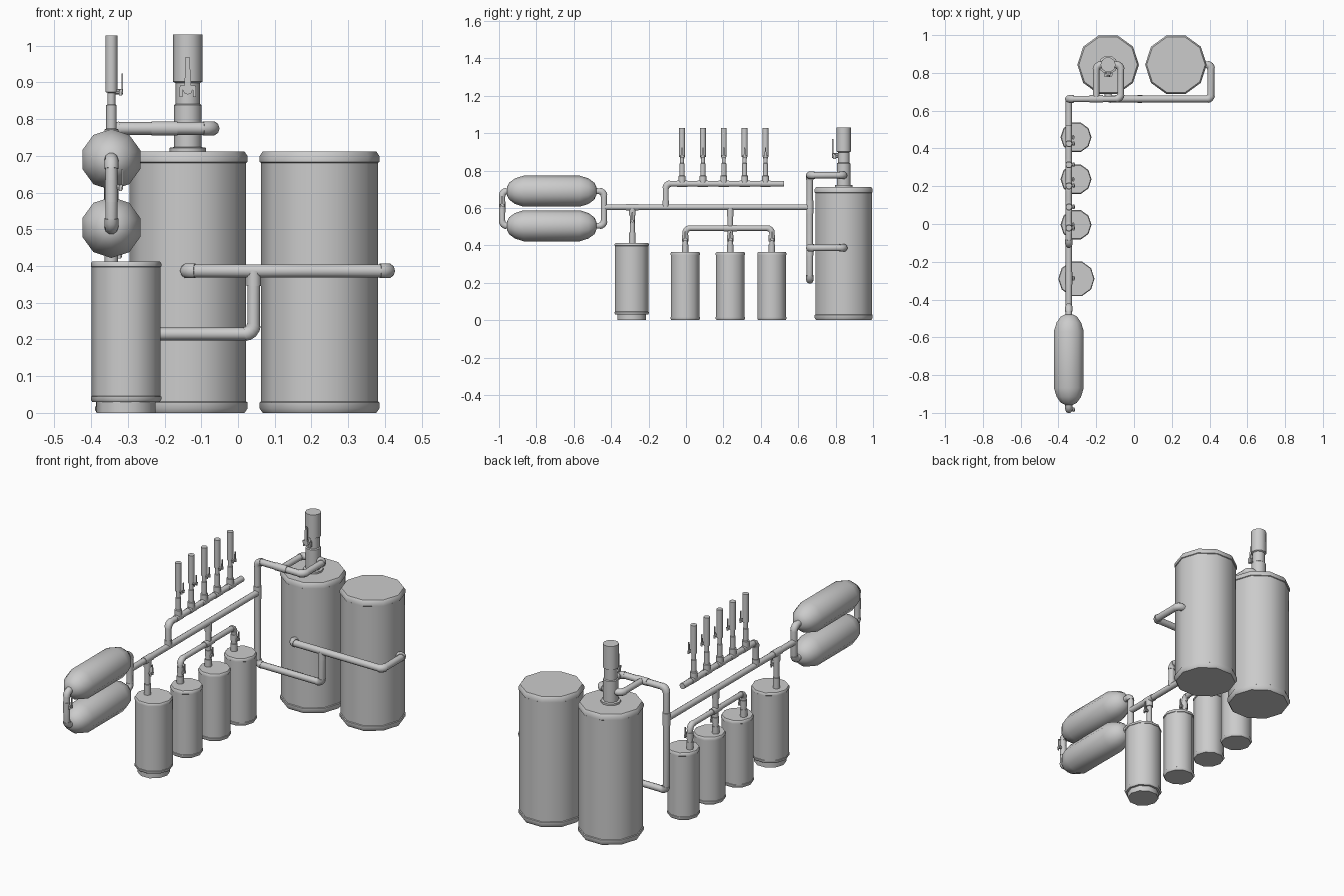
import bpy, bmesh, math
from mathutils import Vector, Matrix

if "Cube" in bpy.data.objects:
    bpy.data.objects.remove(bpy.data.objects["Cube"])

def finish(name, bm, angle=40):
    bmesh.ops.recalc_face_normals(bm, faces=bm.faces)
    me = bpy.data.meshes.new(name)
    bm.to_mesh(me)
    bm.free()
    ob = bpy.data.objects.new(name, me)
    bpy.context.collection.objects.link(ob)
    shade(ob, angle)
    return ob

def shade(ob, angle=40):
    bpy.ops.object.select_all(action='DESELECT')
    ob.select_set(True)
    bpy.context.view_layer.objects.active = ob
    bpy.ops.object.shade_smooth_by_angle(angle=math.radians(angle))

def lathe(name, profile, loc, along_y=False, sides=10, angle=40):
    """Capped turned solid from (radius, height) pairs."""
    bm = bmesh.new()
    rings = [[bm.verts.new((r * math.cos(2 * math.pi * i / sides),
                            r * math.sin(2 * math.pi * i / sides), z))
              for i in range(sides)] for r, z in profile]
    for a, b in zip(rings, rings[1:]):
        for i in range(sides):
            j = (i + 1) % sides
            bm.faces.new((a[i], a[j], b[j], b[i]))
    bm.faces.new(rings[0][::-1])
    bm.faces.new(rings[-1])
    m = Matrix.Translation(loc)
    if along_y:
        m = m @ Matrix.Rotation(math.pi / 2, 4, 'X') @ Matrix.Rotation(math.pi / 2, 4, 'Z')
    bm.transform(m)
    return finish(name, bm, angle)

def tube(name, pts, r):
    cu = bpy.data.curves.new(name, 'CURVE')
    cu.dimensions = '3D'
    cu.bevel_depth = r
    cu.bevel_resolution = 3
    cu.use_fill_caps = True
    sp = cu.splines.new('POLY')
    sp.points.add(len(pts) - 1)
    for p, co in zip(sp.points, pts):
        p.co = (*co, 1)
    ob = bpy.data.objects.new(name, cu)
    bpy.context.collection.objects.link(ob)
    bpy.ops.object.select_all(action='DESELECT')
    ob.select_set(True)
    bpy.context.view_layer.objects.active = ob
    bpy.ops.object.convert(target='MESH')
    shade(bpy.context.view_layer.objects.active)

def pipe(name, pts, r=0.0165, bend=0.025):
    """Pipe with rounded corners, and a thicker elbow fitting on each."""
    pts = [Vector(p) for p in pts]
    path = [pts[0]]
    for a, b, c in zip(pts, pts[1:], pts[2:]):
        s, e = b + (a - b).normalized() * bend, b + (c - b).normalized() * bend
        ctr = s + e - b
        arc = [ctr + (b - e) * math.cos(t) + (b - s) * math.sin(t)
               for t in [k * math.pi / 8 for k in range(5)]]
        path += arc
        tube(name + "_elbow", arc, r * 1.15)
    tube(name, path + [pts[-1]], r)

def collar(name, a, b, r=0.02):
    tube(name, [a, b], r)

def valve(name, loc, turn, s=1.0):
    """Lever handle facing -y before turning: stem, fork and upright lever."""
    bm = bmesh.new()
    def box(c, d, taper=1):
        vs = bmesh.ops.create_cube(bm, size=1)['verts']
        for v in vs:
            k = taper if v.co.z > 0 else 1
            v.co = Vector((v.co.x * d[0] * k, v.co.y * d[1], v.co.z * d[2])) + Vector(c)
    bmesh.ops.create_cone(bm, cap_ends=True, segments=8, radius1=.013, radius2=.013, depth=.055,
                          matrix=Matrix.Translation((0, -.03, 0)) @ Matrix.Rotation(math.pi / 2, 4, 'X'))
    box((0, -.05, .006), (.042, .012, .012))
    for x in (-.018, .018):
        box((x, -.045, -.006), (.008, .016, .026))
    box((0, -.054, .05), (.018, .009, .078), .6)
    bm.transform(Matrix.Translation(loc) @ Matrix.Rotation(turn, 4, 'Z') @ Matrix.Scale(s, 4))
    finish(name, bm, 40)

def tank(name, x, y, r, h, z0=0.0, c=0.012):
    i = r - c * 0.35
    lathe(name, [(r - c * .7, z0), (r, z0 + c), (r, z0 + c * 2.4), (i, z0 + c * 2.6),
                 (i, h - c * 2.6), (r, h - c * 2.4), (r, h - c), (r - c * .7, h)], (x, y, 0))

PX, PY = -0.345, 0.662   # pipe run plane and corner post
TX, TY = -0.137, 0.843   # large tank with stack
RIGHT = math.pi / 2      # turn that points a valve to +x

# Large tanks
tank("large_tank_left", TX, TY, 0.163, 0.712)
tank("large_tank_right", 0.222, TY, 0.163, 0.712)

# Stack on left large tank
lathe("stack", [(.05, .705), (.05, .722), (.038, .724), (.038, .838), (.033, .842),
                (.033, .898), (.04, .902), (.04, 1.03)], (TX, TY, 0))
valve("stack_valve", (TX, TY - .005, .88), 0, 1.0)

# Corner post, upper loop around the stack, lower link to the large tanks
pipe("corner_post", [(0.043, PY, .387), (0.043, PY, .215), (PX, PY, .215), (PX, PY, .775),
                     (-.07, PY, .775), (-.07, TY, .775), (TX, TY, .775)], .0175)
pipe("stack_branch", [(-.2, PY, .775), (-.2, TY, .775), (TX, TY, .775)], .0165)
collar("stack_branch_tee", (-.235, PY, .775), (-.165, PY, .775))
pipe("tank_link", [(TX, .72, .387), (TX, PY, .387), (.407, PY, .387),
                   (.407, TY, .387), (.35, TY, .387)], .0185, .02)
collar("link_tee", (.043, PY, .387), (.043, PY, .345))
collar("post_tee", (PX, PY, .57), (PX, PY, .64))

# Main pipe
pipe("main_pipe", [(PX, PY, .604), (PX, -.438, .604)])

# Two capsule tanks with end loops
cap = [(.02, .24), (.045, .228), (.068, .197), (.083, .15)]
cap = [(r, -z) for r, z in cap] + cap[::-1]
for label, z in (("upper", .69), ("lower", .505)):
    lathe("capsule_tank_" + label, cap, (PX, -.718, z), True, angle=50)
for label, y, inner in (("rear", -.438, -.49), ("front", -.983, -.945)):
    pipe("capsule_loop_" + label, [(PX, inner, .69), (PX, y, .69), (PX, y, .505), (PX, inner, .505)])
collar("loop_valve_body", (PX, -.983, .575), (PX, -.983, .635), .0175)
valve("loop_valve", (PX, -.983, .615), RIGHT, .55)

# Medium tank on a foot ring
tank("medium_tank", -.305, -.29, .096, .413, .03, .006)
lathe("medium_tank_foot", [(.08, 0), (.08, .04)], (-.305, -.29, 0))
pipe("medium_tank_neck", [(PX, -.287, .40), (PX, -.287, .604)], .014)
collar("medium_neck_base", (PX, -.287, .40), (PX, -.287, .47), .018)
collar("medium_neck_tee", (PX, -.287, .56), (PX, -.287, .604), .019)
collar("medium_main_tee", (PX, -.32, .604), (PX, -.254, .604), .019)
valve("medium_tank_valve", (PX, -.287, .53), RIGHT, .55)

# Three small tanks with their manifold
SY = (-.004, .237, .459)
for y in SY:
    tank("small_tank", -.307, y, .082, .366, 0, .007)
    collar("small_neck_base", (PX, y, .355), (PX, y, .405), .018)
    collar("small_valve_body", (PX, y, .42), (PX, y, .455), .0175)
    valve("small_tank_valve", (PX, y, .43), RIGHT, .5)
pipe("small_manifold", [(PX, SY[0], .36), (PX, SY[0], .492), (PX, SY[2], .492), (PX, SY[2], .36)], .0145)
pipe("small_manifold_riser", [(PX, SY[1], .36), (PX, SY[1], .604)], .0145)
collar("riser_top_tee", (PX, SY[1], .555), (PX, SY[1], .604), .018)
collar("riser_mid_tee", (PX, SY[1] - .035, .492), (PX, SY[1] + .035, .492), .018)

# Upper manifold with five outlets
pipe("outlet_manifold", [(PX, -.108, .604), (PX, -.108, .73), (PX, .525, .73)])
collar("outlet_manifold_tee", (PX, -.108, .604), (PX, -.108, .64), .019)
for i in range(5):
    y = -.021 + .1115 * i
    lathe("outlet", [(.019, .73), (.019, .772), (.014, .774), (.014, .838), (.011, .84),
                     (.011, .872), (.0165, .874), (.0165, 1.028)], (PX, y, 0))
    collar("outlet_tee", (PX, y - .028, .73), (PX, y + .028, .73), .018)
    valve("outlet_valve", (PX, y, .875), RIGHT, .55)
